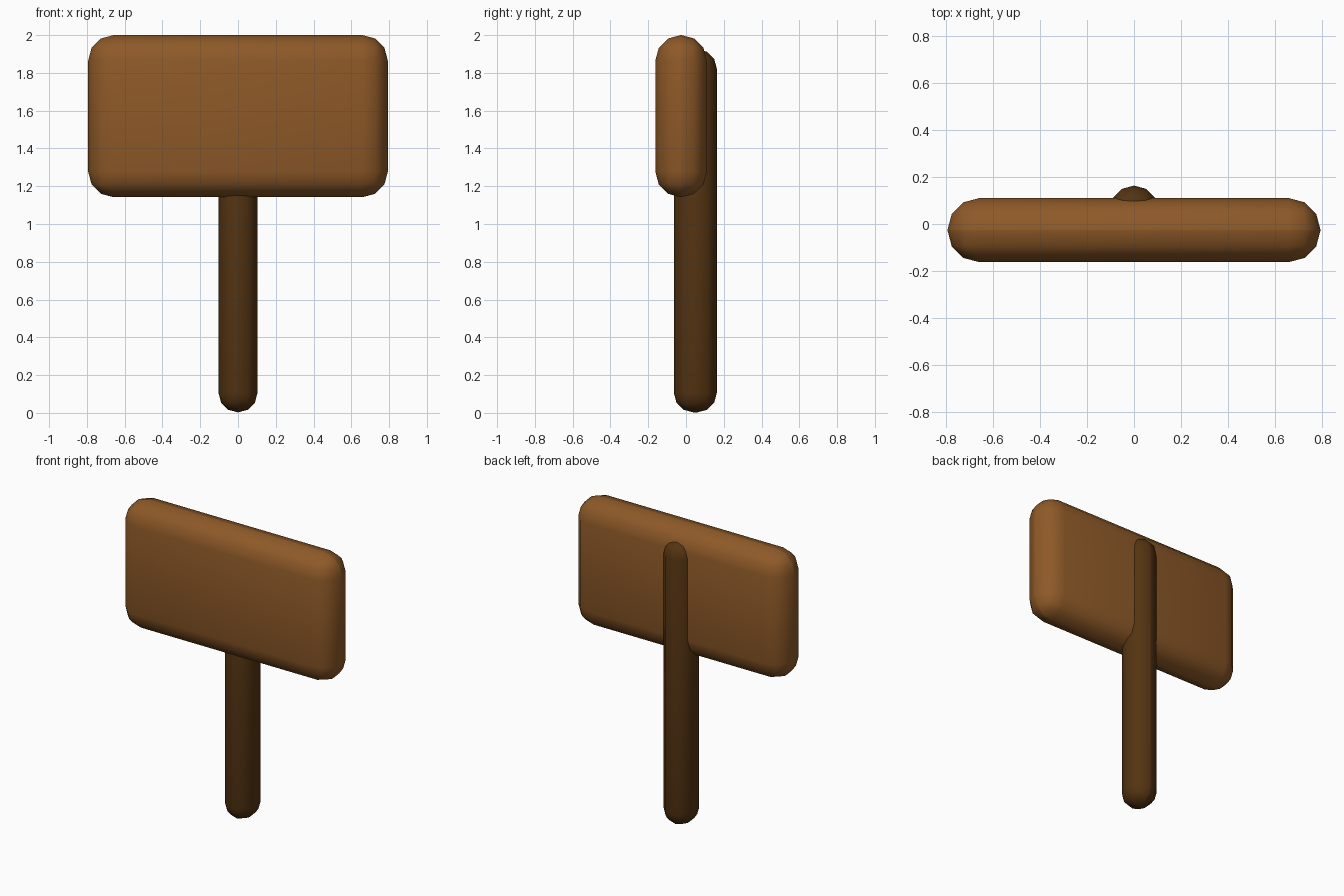
import bpy, bmesh
from mathutils import Vector

if "Cube" in bpy.data.objects:
    bpy.data.objects.remove(bpy.data.objects["Cube"])


def material(name, rgb):
    m = bpy.data.materials.new(name)
    m.diffuse_color = (*rgb, 1.0)
    m.use_nodes = True
    m.node_tree.nodes["Principled BSDF"].inputs["Base Color"].default_value = m.diffuse_color
    return m


def rounded_box(name, lo, hi, radius, mat):
    """Box from corner lo to corner hi with three-step rounded edges."""
    lo, hi = Vector(lo), Vector(hi)
    size, mid = hi - lo, (hi + lo) / 2
    bm = bmesh.new()
    bmesh.ops.create_cube(bm, size=1)
    for v in bm.verts:
        v.co = Vector([c * s for c, s in zip(v.co, size)])
    bmesh.ops.bevel(bm, geom=bm.edges[:], offset=radius, offset_type='OFFSET',
                    segments=3, profile=0.5, affect='EDGES', clamp_overlap=True)
    bmesh.ops.remove_doubles(bm, verts=bm.verts[:], dist=0.0005)
    bmesh.ops.recalc_face_normals(bm, faces=bm.faces[:])
    for f in bm.faces:
        f.smooth = True
    me = bpy.data.meshes.new(name)
    bm.to_mesh(me)
    bm.free()
    me.materials.append(mat)
    ob = bpy.data.objects.new(name, me)
    ob.location = mid
    bpy.context.collection.objects.link(ob)
    return ob


board_wood = material("warm brown wood", (0.27, 0.10, 0.021))
post_wood = material("dark brown wood", (0.09, 0.034, 0.006))

# Sign board
rounded_box("sign_board", (-0.793, -0.162, 1.142), (0.793, 0.11, 2.0), 0.134, board_wood)
# Post standing behind the board
rounded_box("post", (-0.103, -0.064, 0.003), (0.103, 0.163, 1.925), 0.102, post_wood)
